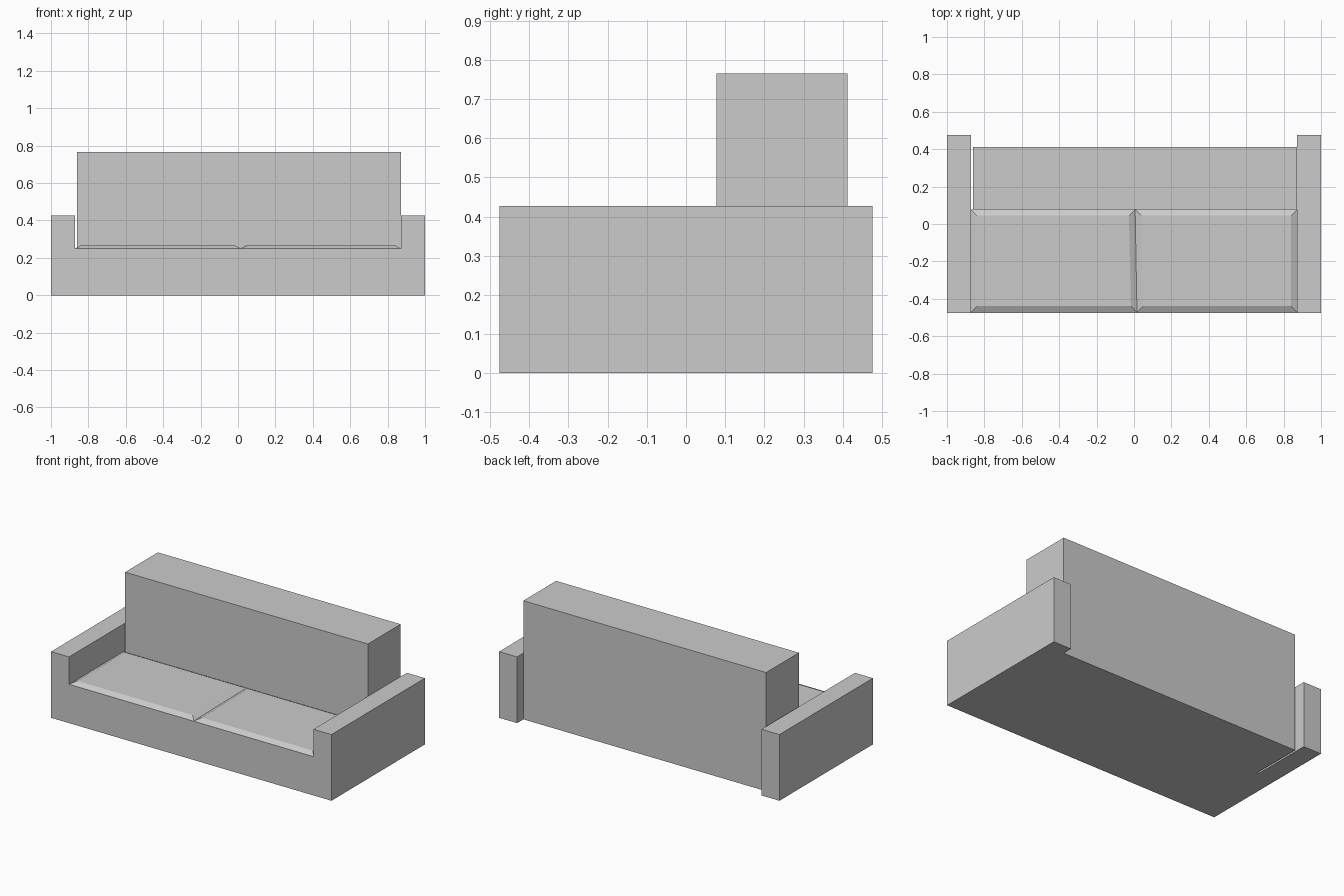
import bpy, bmesh

if "Cube" in bpy.data.objects:
    bpy.data.objects.remove(bpy.data.objects["Cube"])


def make(name, verts, faces):
    mesh = bpy.data.meshes.new(name)
    mesh.from_pydata(verts, [], faces)
    bm = bmesh.new()
    bm.from_mesh(mesh)
    bmesh.ops.recalc_face_normals(bm, faces=bm.faces)
    bm.to_mesh(mesh)
    bm.free()
    obj = bpy.data.objects.new(name, mesh)
    bpy.context.collection.objects.link(obj)
    return obj


def loft(name, low, high):
    """Closed solid between two matching outlines."""
    n = len(low)
    sides = [(i, (i + 1) % n, n + (i + 1) % n, n + i) for i in range(n)]
    return make(name, low + high, [tuple(range(n)), tuple(range(n, 2 * n))] + sides)


def rect(x0, x1, y0, y1, z):
    return [(x0, y0, z), (x1, y0, z), (x1, y1, z), (x0, y1, z)]


HALF_DEPTH, ARM_IN, ARM_TOP = 0.476, 0.872, 0.427
SEAT_Z, CUSHION_Z = 0.25, 0.267
BACK_FRONT, BACK_REAR, BACK_TOP = 0.078, 0.412, 0.765

# One footprint forms the base and both arms, flush across the front
footprint = [(-1, -HALF_DEPTH), (1, -HALF_DEPTH), (1, HALF_DEPTH), (ARM_IN, HALF_DEPTH),
             (ARM_IN, BACK_FRONT), (-ARM_IN, BACK_FRONT), (-ARM_IN, HALF_DEPTH), (-1, HALF_DEPTH)]
frame = loft("base_and_arms", [(x, y, 0) for x, y in footprint],
             [(x, y, SEAT_Z) for x, y in footprint])

# Arms rise from the seat level by extruding the two side strips
bm = bmesh.new()
bm.from_mesh(frame.data)
for x in (-ARM_IN, ARM_IN):
    bmesh.ops.bisect_plane(bm, geom=bm.verts[:] + bm.edges[:] + bm.faces[:],
                           plane_co=(x, 0, 0), plane_no=(1, 0, 0))
arm_tops = [f for f in bm.faces if f.normal.z > 0.9 and abs(f.calc_center_median().x) > ARM_IN]
raised = bmesh.ops.extrude_face_region(bm, geom=arm_tops)
for v in raised["geom"]:
    if isinstance(v, bmesh.types.BMVert):
        v.co.z = ARM_TOP
bmesh.ops.delete(bm, geom=[f for f in arm_tops if f.is_valid], context='FACES_ONLY')
bmesh.ops.dissolve_limit(bm, angle_limit=0.01, verts=bm.verts[:], edges=bm.edges[:])
bmesh.ops.recalc_face_normals(bm, faces=bm.faces)
bm.to_mesh(frame.data)
bm.free()

# Backrest reaches the floor, leaving a narrow gap beside the left arm
loft("backrest", rect(-0.86, ARM_IN, BACK_FRONT, BACK_REAR, 0),
     rect(-0.86, ARM_IN, BACK_FRONT, BACK_REAR, BACK_TOP))

# Seat cushions with sloped rims, meeting at a slightly slanted seam
FRONT, RIM = -0.472, 0.033
SEAM_FRONT, SEAM_BACK = 0.016, 0.006


def cushion(name, xs):
    # xs: x of front left, front right, back right, back left
    ys = (FRONT, FRONT, BACK_FRONT, BACK_FRONT)
    low = [(x, y, SEAT_Z) for x, y in zip(xs, ys)]
    inset = ((RIM, RIM), (-RIM, RIM), (-RIM, -RIM), (RIM, -RIM))
    high = [(x + dx, y + dy, CUSHION_Z) for x, y, (dx, dy) in zip(xs, ys, inset)]
    loft(name, low, high)


cushion("left_cushion", (-ARM_IN, SEAM_FRONT, SEAM_BACK, -ARM_IN))
cushion("right_cushion", (SEAM_FRONT, ARM_IN, ARM_IN, SEAM_BACK))
